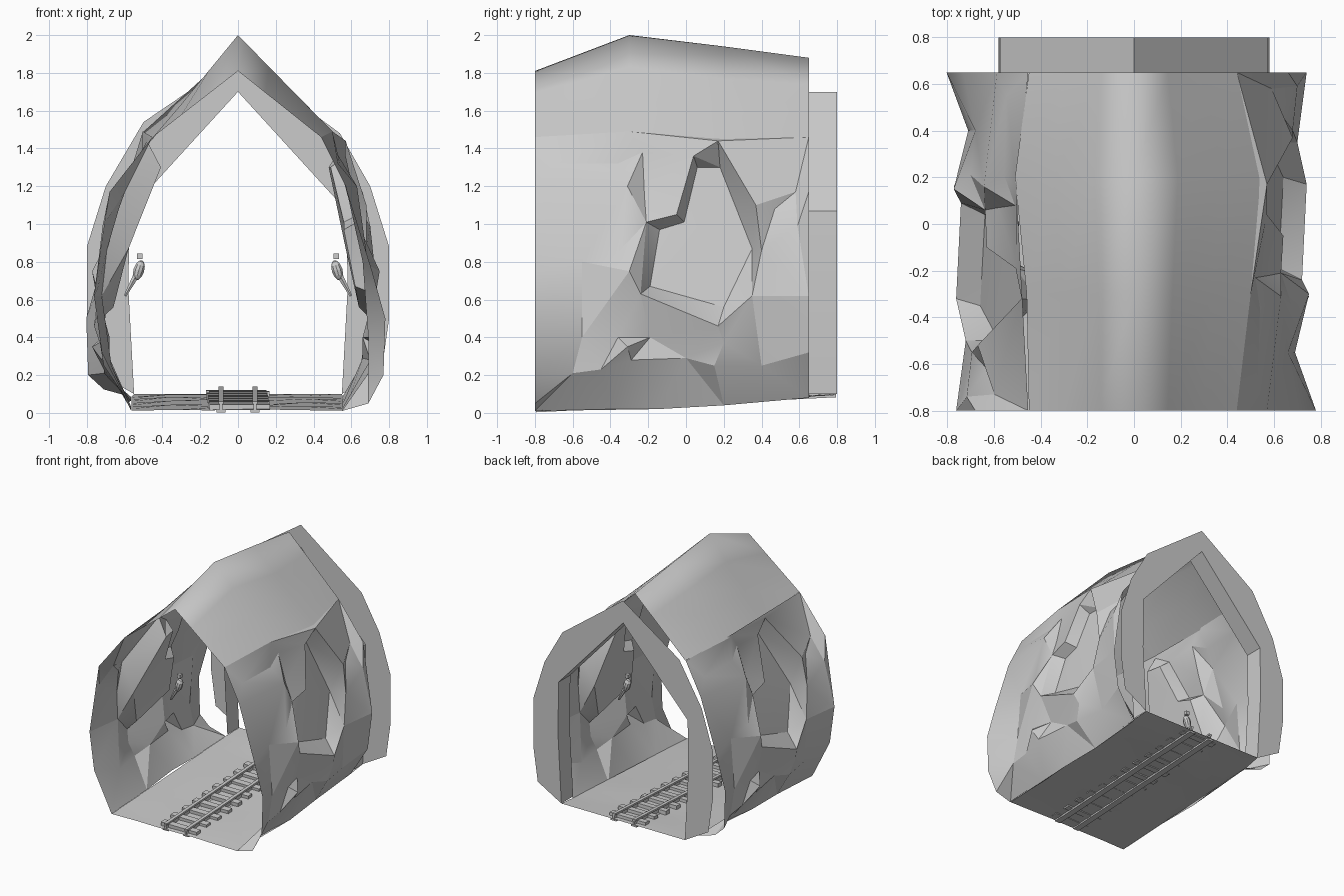
import bpy, bmesh, math, random
from mathutils import Vector
from mathutils.geometry import delaunay_2d_cdt

if "Cube" in bpy.data.objects:
    bpy.data.objects.remove(bpy.data.objects["Cube"])

random.seed(4)


def make(name, verts, faces, smooth=None):
    me = bpy.data.meshes.new(name)
    me.from_pydata(verts, [], faces)
    bm = bmesh.new()
    bm.from_mesh(me)
    bmesh.ops.recalc_face_normals(bm, faces=bm.faces)
    bm.to_mesh(me)
    bm.free()
    ob = bpy.data.objects.new(name, me)
    bpy.context.collection.objects.link(ob)
    if smooth:
        bpy.ops.object.select_all(action='DESELECT')
        ob.select_set(True)
        bpy.context.view_layer.objects.active = ob
        bpy.ops.object.shade_smooth_by_angle(angle=math.radians(smooth))
    return ob


def loft(name, rows, smooth=None):
    n = len(rows[0])
    faces = [(r * n + i, r * n + i + 1, (r + 1) * n + i + 1, (r + 1) * n + i)
             for r in range(len(rows) - 1) for i in range(n - 1)]
    return make(name, [p for row in rows for p in row], faces, smooth)


def box(name, centre, size, tilt=(0, 0, 0)):
    bpy.ops.mesh.primitive_cube_add(size=1, location=centre, rotation=tilt)
    ob = bpy.context.object
    ob.name = name
    ob.scale = size
    return ob


# Rock wall points as (y, z, x): plate rim, sunken plate, then surroundings
plate_rim = [(-.24, .63, .72), (-.21, 1.01, .63), (-.05, 1.05, .64),
             (.04, 1.36, .57), (.17, 1.44, .57), (.37, 1.1, .68),
             (.40, .86, .68), (.35, .62, .70), (.17, .46, .74)]
plate_face = [(-.19, .67, .62), (-.14, .97, .56), (-.01, 1.01, .56),
              (.06, 1.3, .49), (.18, 1.3, .48), (.35, .87, .57), (.2, .56, .64)]
column = [(-.8, .05, .69), (-.8, .2, .77), (-.8, .5, .78), (-.8, .75, .71),
          (-.8, 1.2, .57), (-.8, 1.46, .44), (-.7, 1.32, .53), (-.55, .8, .66),
          (-.55, .4, .69), (-.3, 1.49, .50), (-.36, 1.32, .54), (-.36, .85, .68),
          (-.36, .4, .70), (-.31, 1.2, .63), (-.3, .75, .75), (-.31, .35, .75),
          (-.23, 1.38, .52), (-.22, 1.15, .58), (-.29, .28, .70)]
ledges = [(-.8, .01, .55), (-.4, .02, .55), (-.15, .02, .57), (.2, .04, .55),
          (.65, .08, .55), (-.6, .21, .69), (-.45, .23, .69), (0, .29, .66),
          (.15, .25, .69), (.4, .25, .65), (.65, .32, .70), (.2, .37, .71)]
back_rock = [(.65, 1.46, .44), (.65, 1.17, .66), (.58, 1.17, .59), (.59, .99, .70),
             (.6, .66, .72), (.65, .62, .74), (.47, 1.08, .63), (-.19, .4, .66)]


def wall(name, turned):
    pts = plate_rim + plate_face + column + ledges + back_rock
    n, m = len(plate_rim), len(plate_face)
    edges = [(i, (i + 1) % n) for i in range(n)]
    edges += [(n + i, n + (i + 1) % m) for i in range(m)]
    out = delaunay_2d_cdt([Vector((p[0], p[1])) for p in pts], edges, [], 0, 1e-5)
    verts = []
    for co, src in zip(out[0], out[3]):
        x, y, z = pts[src[0]][2] if src else .65, co.x, co.y
        if turned:
            # same rock turned around, leaning in near the roof, floor tilt kept
            y = -.15 - y
            lean = max(0, min(1, (z - .8) / .6)) * max(0, 1 - abs(y + .3) / .5)
            x = -x * 1.03 + .11 * lean
            if z < .1:
                z = .012 + (y + .8) * .05 + (.04 if abs(x) > .65 else 0)
        verts.append((x, y, z))
    return make(name, verts, [tuple(f) for f in out[2]], 22)


wall("right_rock_wall", False)
wall("left_rock_wall", True)

# Peaked roof: y, left edge x z, apex z, right edge x z
rows = []
for y, lx, lz, az, rx, rz in [(-.8, -.45, 1.46, 1.81, .44, 1.46),
                              (-.3, -.46, 1.44, 2.0, .50, 1.49),
                              (.2, -.51, 1.48, 1.94, .57, 1.42),
                              (.65, -.45, 1.46, 1.88, .44, 1.46)]:
    row = [(lx * (1 - t), y, lz + (az - lz) * t) for t in (0, .33, .67, 1)]
    row += [(rx * t, y, az + (rz - az) * t) for t in (.33, .67, 1)]
    rows.append(row)
loft("roof", rows, 100)

# Uneven floor rising to the back
rows = []
for y in (-.8, -.6, -.4, -.2, 0, .2, .4, .55, .65):
    rows.append([(x, y, .012 + (y + .8) * .05 +
                  (random.uniform(0, .015) if abs(x) < .5 else 0))
                 for x in (-.565, -.35, -.15, .15, .35, .555)])
rows.append([(x, .8, .1) for x in (-.55, -.35, -.15, .15, .35, .55)])
loft("floor", rows, 40)

# Back portal: flat collar and short passage
inner = [(-.55, .1), (-.58, .65), (-.575, 1.07), (0, 1.70),
         (.575, 1.07), (.58, .65), (.55, .1)]
outer = [(.76, .22), (.8, .5), (.8, .88), (.7, 1.2), (.54, 1.48), (0, 1.88),
         (-.5, 1.54), (-.7, 1.2), (-.8, .88), (-.8, .5), (-.76, .22)]
ring = inner + outer
make("portal_collar", [(x, .8, z) for x, z in ring], [tuple(range(len(ring)))])
loft("portal_passage", [[(x, y, z) for x, z in inner] for y in (.65, .8)], 20)

# Track
tilt = (math.atan(.05), 0, 0)
for s in (-1, 1):
    box("rail_web", (s * .09, 0, .072), (.014, 1.59, .05), tilt)
    box("rail_head", (s * .09, 0, .094), (.026, 1.59, .014), tilt)
    box("rail_foot", (s * .09, 0, .05), (.05, 1.59, .014), tilt)
for i in range(12):
    y = -.74 + i * .134
    box("sleeper", (random.uniform(-.01, .01), y, .069 + .05 * y), (.32, .05, .03), tilt)

# Wall torches
for s in (-1, 1):
    box("torch_cap", (s * .52, 0, .83), (.03, .03, .03))
    bpy.ops.mesh.primitive_uv_sphere_add(segments=10, ring_count=6, radius=1,
                                         location=(s * .525, 0, .755), rotation=(0, -s * .3, 0))
    bpy.context.object.name = "torch_bulb"
    bpy.context.object.scale = (.03, .03, .055)
    bpy.ops.mesh.primitive_cone_add(vertices=6, radius1=.008, radius2=.02, depth=.14,
                                    location=(s * .565, 0, .68), rotation=(0, -s * .5, 0))
    bpy.context.object.name = "torch_handle"
